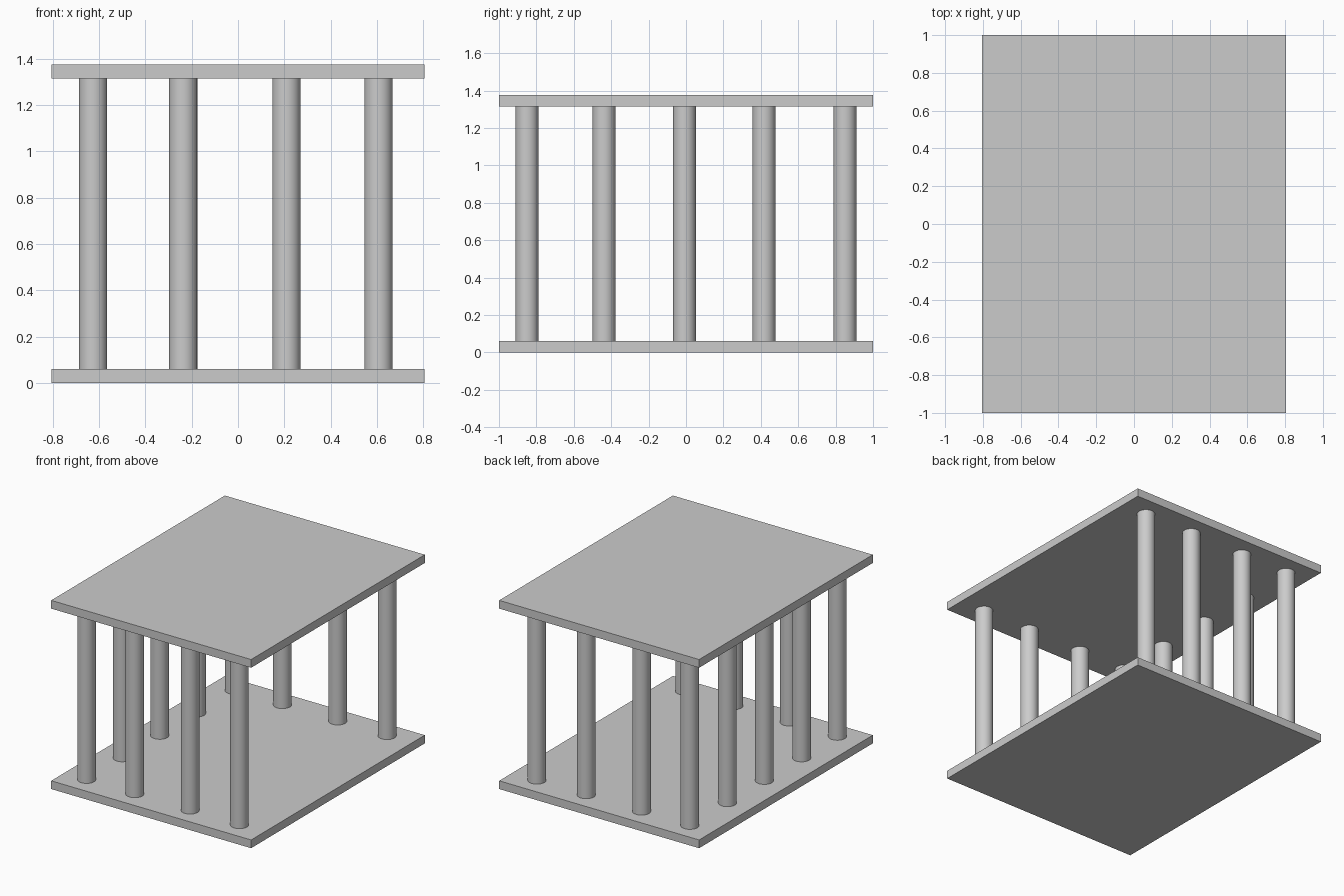
import bpy, math

if "Cube" in bpy.data.objects:
    bpy.data.objects.remove(bpy.data.objects["Cube"])

PLATE_X, PLATE_Y, PLATE_T = 1.612, 2.0, 0.06
HEIGHT = 1.375
RADIUS = 0.061


def plate(name, z_bottom):
    bpy.ops.mesh.primitive_cube_add(size=1, location=(0, 0, z_bottom + PLATE_T / 2))
    ob = bpy.context.object
    ob.name = name
    ob.scale = (PLATE_X, PLATE_Y, PLATE_T)
    bpy.ops.object.transform_apply(location=False, rotation=False, scale=True)


def column(name, x, y):
    bpy.ops.mesh.primitive_cylinder_add(
        vertices=32, radius=RADIUS, depth=HEIGHT - 2 * PLATE_T,
        location=(x, y, HEIGHT / 2))
    bpy.context.object.name = name
    bpy.ops.object.shade_smooth_by_angle(angle=math.radians(30))


# Floor and roof slabs
plate("floor_slab", 0)
plate("roof_slab", HEIGHT - PLATE_T)

# Front and back rows of columns
xs = (-0.626, -0.237, 0.209, 0.607)
for side, y in (("front", -0.85), ("back", 0.85)):
    for i, x in enumerate(xs):
        column(f"{side}_column_{i + 1}", x, y)

# Left row between the corners; the right side is open
for i, y in enumerate((-0.438, -0.008, 0.417)):
    column(f"left_column_{i + 1}", xs[0], y)
